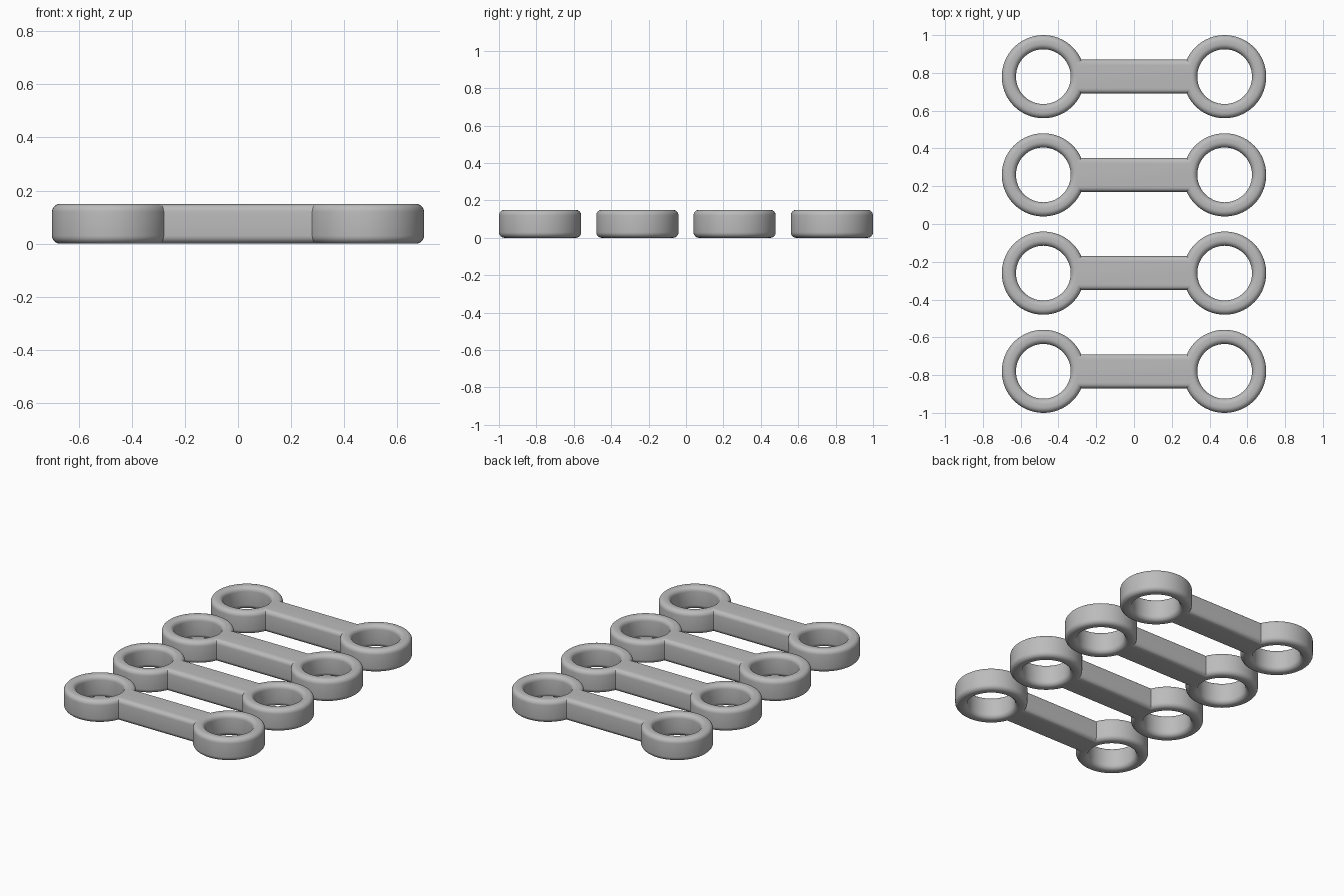
import bpy, bmesh, math

if "Cube" in bpy.data.objects:
    bpy.data.objects.remove(bpy.data.objects["Cube"])

RING_X, RING_R, HOLE_R = 0.48, 0.22, 0.145   # ring centre offset and radii
BAR_HALF, HEIGHT, ROUND = 0.09, 0.15, 0.03   # bar half width, thickness, edge rounding
SEG = 64

grey = bpy.data.materials.new("plain grey")
grey.diffuse_color = (0.5, 0.5, 0.5, 1)
grey.use_nodes = True
grey.node_tree.nodes["Principled BSDF"].inputs["Base Color"].default_value = grey.diffuse_color


def outer_outline(inset):
    """Dumbbell outline: two arcs joined by the straight bar sides."""
    r = RING_R - inset
    a = math.asin((BAR_HALF - inset) / r)
    pts = []
    for side in (1, -1):
        for i in range(SEG + 1):
            t = -math.pi + a + (2 * math.pi - 2 * a) * i / SEG
            pts.append((side * (RING_X + r * math.cos(t)), side * r * math.sin(t)))
    return pts


def hole_outline(side):
    def outline(inset):
        r = HOLE_R + inset
        return [(side * RING_X + r * math.cos(2 * math.pi * i / SEG),
                 r * math.sin(2 * math.pi * i / SEG)) for i in range(SEG)]
    return outline


# rounded wall profile as (inset, height)
arc = [(ROUND * (1 - math.cos(t)), ROUND * (1 - math.sin(t)))
       for t in (math.pi / 2 * k / 6 for k in range(7))]
profile = [(d, z) for d, z in reversed(arc)] + [(d, HEIGHT - z) for d, z in arc]

bm = bmesh.new()
caps = ([], [])
for outline in (outer_outline, hole_outline(1), hole_outline(-1)):
    loops = [[bm.verts.new((x, y, z)) for x, y in outline(d)] for d, z in profile]
    n = len(loops[0])
    for lo, hi in zip(loops, loops[1:]):
        for i in range(n):
            j = (i + 1) % n
            bm.faces.new((lo[i], lo[j], hi[j], hi[i]))
    for cap, loop in zip(caps, (loops[0], loops[-1])):
        cap += [bm.edges.get((loop[i], loop[(i + 1) % n])) for i in range(n)]

# flat top and bottom, open at the holes
for cap in caps:
    bmesh.ops.triangle_fill(bm, use_beauty=True, edges=cap)
bmesh.ops.recalc_face_normals(bm, faces=bm.faces)
mesh = bpy.data.meshes.new("link")
bm.to_mesh(mesh)
bm.free()
mesh.materials.append(grey)

# row of four identical links
for k in range(4):
    link = bpy.data.objects.new(f"link_{k + 1}", mesh)
    link.location.y = -0.78 + 0.52 * k
    bpy.context.collection.objects.link(link)
    link.select_set(True)
    bpy.context.view_layer.objects.active = link

mesh.shade_smooth()
mesh.set_sharp_from_angle(angle=math.radians(30))
